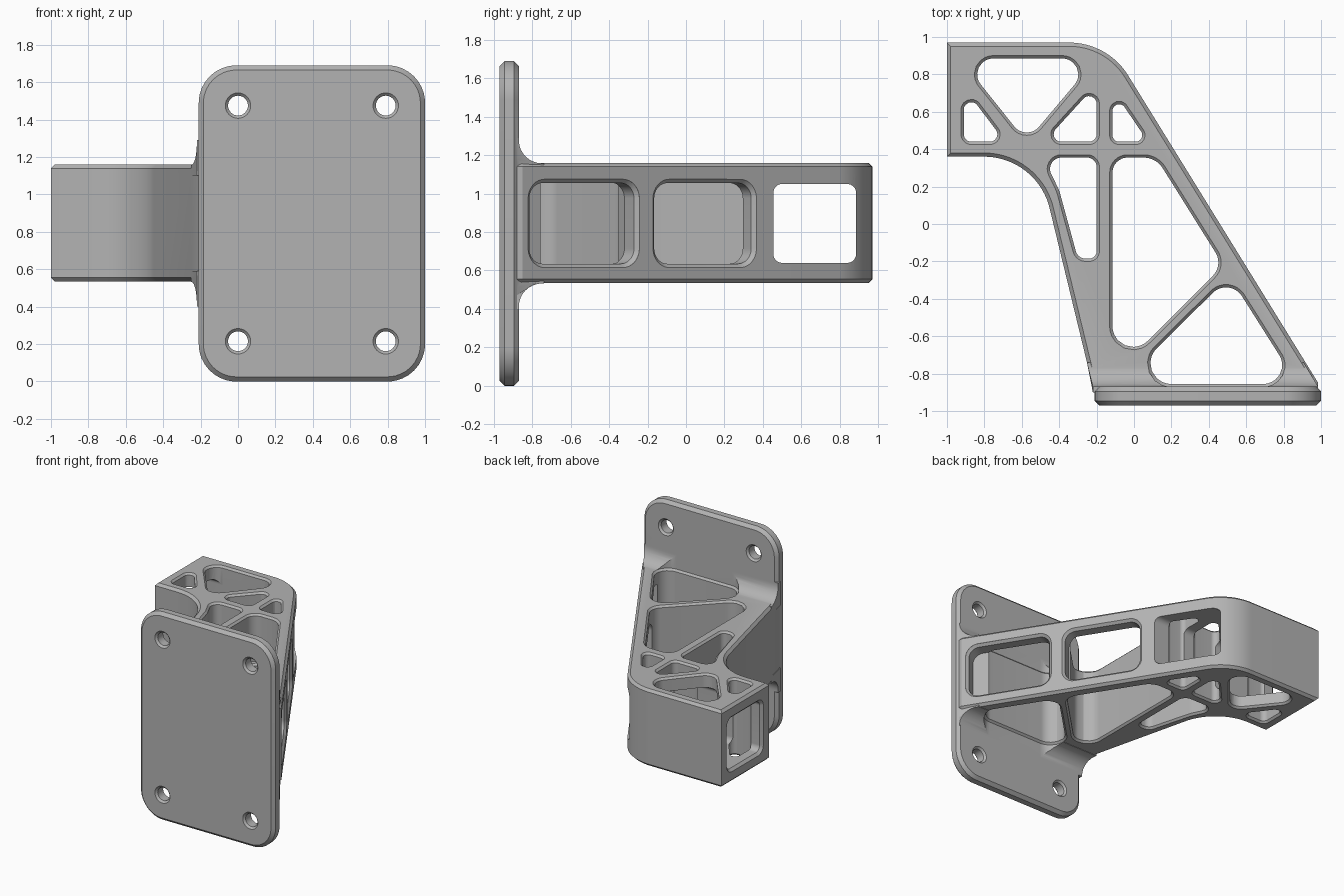
import bpy, bmesh, math
from mathutils import Matrix, Vector

if "Cube" in bpy.data.objects:
    bpy.data.objects.remove(bpy.data.objects["Cube"])

grey = bpy.data.materials.new("machined_grey")
grey.use_nodes = True
grey.diffuse_color = (0.45, 0.45, 0.45, 1)
grey.node_tree.nodes["Principled BSDF"].inputs["Base Color"].default_value = grey.diffuse_color

MID = 0.845                  # mid height of plate and arm
LOW, HIGH = 0.535, 1.16      # underside and top of the arm
CH = 0.02                    # chamfer width


def rounded(corners, steps=10):
    """Counter-clockwise outline from (x, y, radius) corners."""
    pts = []
    for i, (x, y, r) in enumerate(corners):
        p = Vector((x, y))
        if r == 0:
            pts.append(p)
            continue
        a = (Vector(corners[i - 1][:2]) - p).normalized()
        b = (Vector(corners[(i + 1) % len(corners)][:2]) - p).normalized()
        half = a.angle(b) / 2
        c = p + (a + b).normalized() * r / math.sin(half)
        s, e = p + a * r / math.tan(half) - c, p + b * r / math.tan(half) - c
        pts += [c + s.lerp(e, k / steps).normalized() * r for k in range(steps + 1)]
    area = sum(p.cross(q) for p, q in zip(pts, pts[1:] + pts[:1]))
    return pts if area > 0 else pts[::-1]


def box(x0, x1, y0, y1, r):
    return rounded([(x0, y0, r), (x1, y0, r), (x1, y1, r), (x0, y1, r)])


def grown(pts, d):
    """Outline offset outward by d."""
    out = []
    for i, p in enumerate(pts):
        e1 = (p - pts[i - 1]).normalized()
        e2 = (pts[(i + 1) % len(pts)] - p).normalized()
        n1, n2 = Vector((e1.y, -e1.x)), Vector((e2.y, -e2.x))
        out.append(p + (n1 + n2) * d / (1 + n1.dot(n2)))
    return out


def loft(name, pts, layers, matrix=Matrix()):
    """Solid through (height, offset) layers of one outline."""
    bm = bmesh.new()
    rings = [[bm.verts.new((p.x, p.y, z)) for p in grown(pts, d)] for z, d in layers]
    n = len(pts)
    for lo, hi in zip(rings, rings[1:]):
        for i in range(n):
            bm.faces.new((lo[i], lo[(i + 1) % n], hi[(i + 1) % n], hi[i]))
    bm.faces.new(rings[0][::-1])
    bm.faces.new(rings[-1])
    bm.transform(matrix)
    bmesh.ops.recalc_face_normals(bm, faces=bm.faces)
    mesh = bpy.data.meshes.new(name)
    bm.to_mesh(mesh)
    bm.free()
    mesh.materials.append(grey)
    obj = bpy.data.objects.new(name, mesh)
    bpy.context.collection.objects.link(obj)
    return obj


def solid_layers(a, b, c=CH):
    return [(a, -c), (a + c, 0), (b - c, 0), (b, -c)]


def cutter_layers(a, b, over, c=CH):
    return [(a - over, c), (a, c), (a + c, 0), (b - c, 0), (b, c), (b + over, c)]


def frame(u, v, w, origin=(0, 0, 0)):
    return Matrix.Translation(origin) @ Matrix((u, v, w)).transposed().to_4x4()


UPRIGHT = frame((1, 0, 0), (0, 0, 1), (0, -1, 0))     # outline in xz, depth toward the front
ACROSS = frame((0, 1, 0), (0, 0, 1), (1, 0, 0))       # outline in yz, depth along x

# Arm body
arm = loft("bracket", rounded([
    (-1, 0.97, 0), (-1, 0.36, 0), (-0.518, 0.36, 0.36), (-0.22, -0.87, 0), (-0.205, -0.92, 0),
    (0.985, -0.92, 0), (0.985, -0.85, 0), (-0.14, 0.97, 0.37)], 16), solid_layers(LOW, HIGH))

# Mounting plate
plate = loft("mounting_plate", box(-0.21, 1, 0, 2 * MID, 0.2),
             solid_layers(0.87, 0.97, 0.025), UPRIGHT)
adds = [plate]

# Fillets joining arm and plate, above and below
for side in (1, -1):
    def at(z):
        return MID + side * (z - MID)
    prof = rounded([(-0.9, at(1.1), 0), (-0.74, at(1.1), 0), (-0.74, at(1.158), 0),
                    (-0.87, at(1.158), 0.12), (-0.87, at(1.29), 0), (-0.9, at(1.29), 0)])
    fil = loft("plate_fillet", prof, [(-1, 0), (1, 0)], ACROSS)
    for v in fil.data.vertices:
        t = max(0, v.co.y + 0.87)
        v.co.x = -0.22 - 0.242 * t if v.co.x < 0 else 0.985 - 0.6 * t
    adds.append(fil)

# Vertical lightening pockets
pockets = {
    "end_triangle": [(-0.91, 0.73, 0.04), (-0.91, 0.44, 0.04), (-0.69, 0.44, 0.04)],
    "top_triangle": [(-0.93, 0.885, 0.085), (-0.575, 0.44, 0.085), (-0.2, 0.885, 0.085)],
    "mid_triangle": [(-0.2, 0.747, 0.04), (-0.48, 0.44, 0.04), (-0.2, 0.44, 0.04)],
    "side_triangle": [(-0.115, 0.72, 0.035), (-0.115, 0.44, 0.035), (0.075, 0.44, 0.035)],
    "narrow_pocket": [(-0.2, 0.355, 0.05), (-0.485, 0.355, 0.06), (-0.4, 0.18, 0.2),
                      (-0.3, -0.185, 0.055), (-0.2, -0.185, 0.04)],
    "long_pocket": [(-0.115, 0.355, 0.08), (-0.115, -0.813, 0.11), (0.478, -0.22, 0.1),
                    (0.118, 0.355, 0.12)],
    "base_triangle": [(-0.07, -0.855, 0.11), (0.874, -0.855, 0.1), (0.51, -0.28, 0.1)],
}
cuts = [loft(name, rounded(c), cutter_layers(LOW, HIGH, 0.2, 0.015))
        for name, c in pockets.items()]

# Windows through the slanted wall, square to it
slant = frame((-0.525, 0.851, 0), (0, 0, 1), (0.851, 0.525, 0), (0.473, -0.022, 0))
for y0, y1 in ((-0.805, -0.26), (-0.155, 0.35)):
    u0, u1 = ((y + 0.022) / 0.851 for y in (y0, y1))
    cuts.append(loft("slant_window", box(u0, u1, 0.635, 1.055, 0.08),
                     [(-0.115, 0), (-CH, 0), (0, CH), (0.1, CH)], slant))

# Window running the whole way across the outer end
cuts.append(loft("end_window", box(0.455, 0.885, 0.64, 1.05, 0.045),
                 [(-1.1, CH), (-1, CH), (-1 + CH, 0), (0.5, 0)], ACROSS))

# Four screw holes
for x in (0, 0.79):
    for z in (MID - 0.63, MID + 0.63):
        ring = [Vector((x + 0.053 * math.cos(k * math.tau / 32),
                        z + 0.053 * math.sin(k * math.tau / 32))) for k in range(32)]
        cuts.append(loft("screw_hole", ring, cutter_layers(0.87, 0.97, 0.05, 0.015), UPRIGHT))

# Combine everything into one solid
for tools, mode in ((adds, 'UNION'), (cuts, 'DIFFERENCE')):
    for tool in tools:
        mod = arm.modifiers.new(tool.name, 'BOOLEAN')
        mod.operation, mod.solver, mod.object = mode, 'EXACT', tool
        tool.hide_render = True
baked = bpy.data.meshes.new_from_object(arm.evaluated_get(bpy.context.evaluated_depsgraph_get()))
arm.modifiers.clear()
arm.data = baked
for tool in adds + cuts:
    bpy.data.objects.remove(tool)

baked.materials.clear()
baked.materials.append(grey)
for p in baked.polygons:
    p.material_index = 0
bpy.ops.object.select_all(action='DESELECT')
arm.select_set(True)
bpy.context.view_layer.objects.active = arm
bpy.ops.object.shade_smooth_by_angle(angle=math.radians(25))
